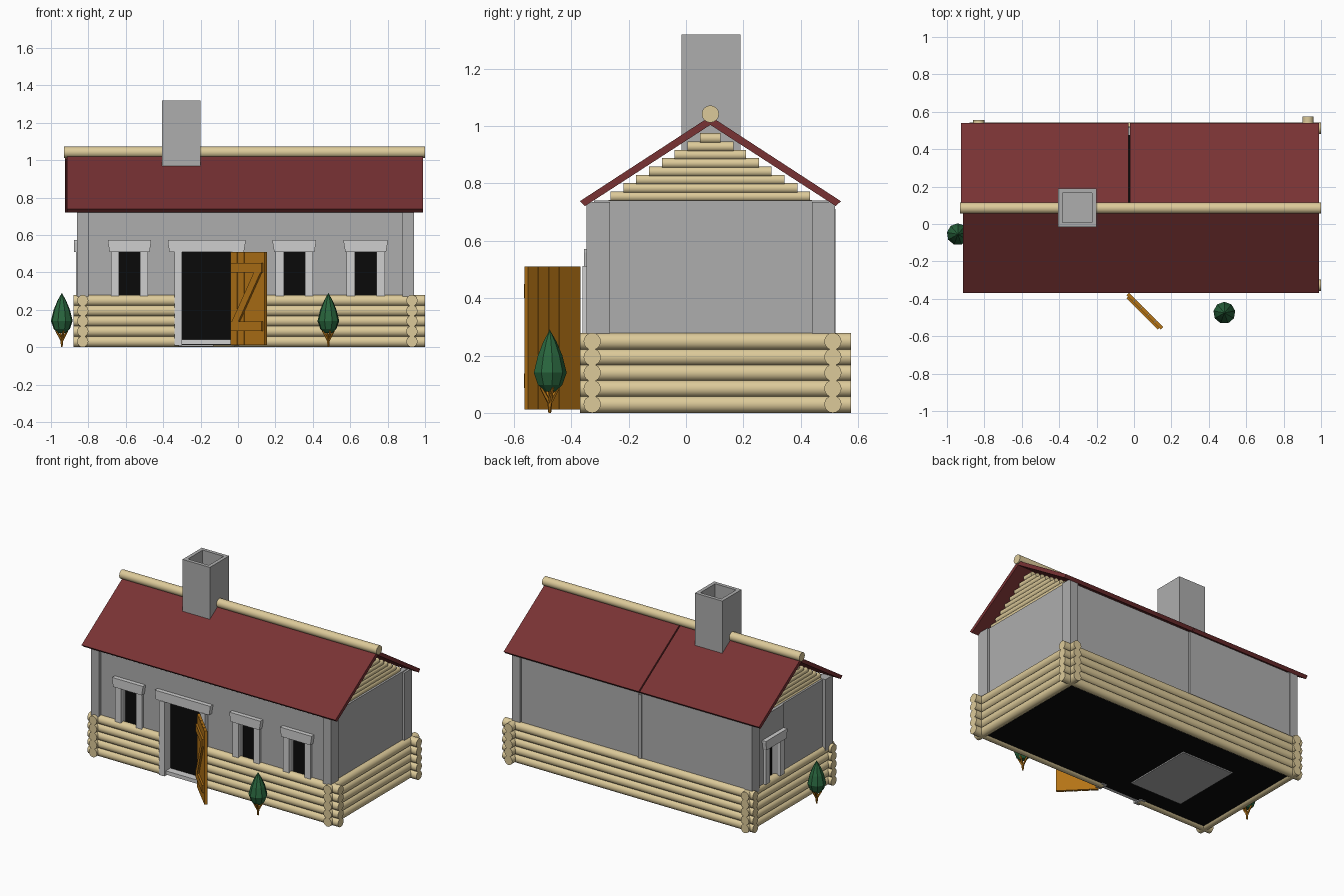
import bpy, bmesh, math
from mathutils import Matrix, Vector

if "Cube" in bpy.data.objects:
    bpy.data.objects.remove(bpy.data.objects["Cube"])


def mat(name, rgb):
    m = bpy.data.materials.new(name)
    m.diffuse_color = (*rgb, 1)
    m.use_nodes = True
    m.node_tree.nodes["Principled BSDF"].inputs["Base Color"].default_value = m.diffuse_color
    return m


WALL = mat("grey plaster", (0.42, 0.42, 0.42))
TRIM = mat("light grey trim", (0.62, 0.62, 0.62))
LOG = mat("pale log", (0.72, 0.59, 0.32))
ROOF = mat("dark red roof", (0.19, 0.032, 0.034))
DOOR = mat("orange brown wood", (0.46, 0.175, 0.008))
LEAF = mat("dark green", (0.022, 0.13, 0.047))
DARK = mat("black interior", (0.003, 0.003, 0.003))


def box(bm, x0, x1, y0, y1, z0, z1):
    m = Matrix.Translation(((x0 + x1) / 2, (y0 + y1) / 2, (z0 + z1) / 2))
    m = m @ Matrix.Diagonal((x1 - x0, y1 - y0, z1 - z0, 1))
    bmesh.ops.create_cube(bm, size=1, matrix=m)


def prism(bm, pts, a, b, axis):
    """Extrude a 2D outline along x (axis 0) or y (axis 1)."""
    put = (lambda t, p: (t, *p)) if axis == 0 else (lambda t, p: (p[0], t, p[1]))
    va = [bm.verts.new(put(a, p)) for p in pts]
    vb = [bm.verts.new(put(b, p)) for p in pts]
    bm.faces.new(va)
    bm.faces.new(vb[::-1])
    for i in range(len(pts)):
        j = (i + 1) % len(pts)
        bm.faces.new((va[j], va[i], vb[i], vb[j]))


def rod(bm, p, q, r1, r2=None, seg=16, smooth=True):
    p, q = Vector(p), Vector(q)
    d = q - p
    m = Matrix.Translation((p + q) / 2) @ d.to_track_quat('Z', 'Y').to_matrix().to_4x4()
    res = bmesh.ops.create_cone(bm, cap_ends=True, segments=seg, radius1=r1,
                                radius2=r1 if r2 is None else r2, depth=d.length, matrix=m)
    for f in {f for v in res['verts'] for f in v.link_faces}:
        f.smooth = smooth and len(f.verts) == 4


def finish(bm, name, material):
    bmesh.ops.recalc_face_normals(bm, faces=bm.faces)
    me = bpy.data.meshes.new(name)
    bm.to_mesh(me)
    bm.free()
    me.materials.append(material)
    ob = bpy.data.objects.new(name, me)
    bpy.context.collection.objects.link(ob)
    return ob


RIDGE = 0.085
XL, XR, YF, YB = -0.83, 0.93, -0.327, 0.512

# log base: five courses, front interrupted by the doorway
bm = bmesh.new()
for i in range(5):
    z = 0.03 + i * 0.0548
    for a, b in ((-0.88, -0.315), (-0.02, 1.0)):
        rod(bm, (a, YF, z), (b, YF, z), 0.03)
    rod(bm, (-0.88, YB, z), (1.0, YB, z), 0.03)
    rod(bm, (XL, -0.37, z), (XL, 0.555, z), 0.03)
    rod(bm, (XR, -0.37, z), (XR, 0.575, z), 0.03)
finish(bm, "log_base", LOG)

# gable logs, shortened to follow the roof slope
for side, x in (("left", -0.81), ("right", 0.9)):
    bm = bmesh.new()
    for i in range(9):
        z = 0.725 + i * 0.029
        h = min(0.36, (0.98 - z) / 0.65) if i else 0.355
        rod(bm, (x, RIDGE - h, z), (x, RIDGE + h, z), 0.018)
    finish(bm, side + "_gable_logs", LOG)

# black interior and floor
bm = bmesh.new()
box(bm, -0.80, 0.89, -0.295, 0.475, 0.025, 0.72)
box(bm, -0.82, 0.92, -0.32, 0.50, 0.012, 0.03)
finish(bm, "interior", DARK)

# grey hearth slab under the floor
bm = bmesh.new()
box(bm, -0.52, -0.13, -0.18, 0.31, 0.004, 0.02)
finish(bm, "hearth_slab", WALL)

# front wall, pieced around the openings
openings = [(-0.635, -0.525), (-0.30, -0.035), (0.245, 0.357), (0.625, 0.74)]
bm = bmesh.new()
edge = -0.84
for a, b in openings + [(0.92, None)]:
    box(bm, edge, a, -0.327, -0.296, 0.25, 0.73)
    if b is not None:
        box(bm, a, b, -0.327, -0.296, 0.51, 0.73)
        edge = b
finish(bm, "front_wall", WALL)

# left wall with one window opening
LW = (0.225, 0.335)
bm = bmesh.new()
box(bm, -0.84, -0.801, -0.32, 0.165, 0.25, 0.73)
box(bm, -0.848, -0.801, 0.165, LW[0], 0.25, 0.73)
box(bm, -0.848, -0.801, LW[1], 0.50, 0.25, 0.73)
box(bm, -0.848, -0.801, *LW, 0.51, 0.73)
finish(bm, "left_wall", WALL)

# right and back walls
bm = bmesh.new()
box(bm, 0.891, 0.925, -0.32, 0.50, 0.25, 0.74)
finish(bm, "right_wall", WALL)
bm = bmesh.new()
box(bm, -0.84, -0.01, 0.476, 0.515, 0.25, 0.72)
box(bm, -0.01, 0.92, 0.476, 0.508, 0.25, 0.72)
box(bm, -0.03, -0.005, 0.48, 0.521, 0.02, 0.71)
finish(bm, "back_wall", WALL)

# corner posts
bm = bmesh.new()
for x0, x1 in ((-0.86, -0.80), (0.88, 0.94)):
    box(bm, x0, x1, -0.347, -0.265, 0.25, 0.735)
    box(bm, x0, x1, 0.44, 0.52, 0.25, 0.735)
finish(bm, "corner_posts", WALL)


def lintel(bm, a, b, t0, t1, axis, out=0.06):
    prism(bm, [(a - out + 0.008, 0.51), (b + out - 0.008, 0.51),
               (b + out, 0.56), (b + out, 0.572), (a - out, 0.572), (a - out, 0.56)], t0, t1, axis)


# window and door frames
for n, (a, b) in enumerate(openings):
    bm = bmesh.new()
    door = n == 1
    w, z0, y0 = (0.04, 0.008, -0.36) if door else (0.045, 0.27, -0.345)
    for x in (a - w, b):
        box(bm, x, x + w, y0, -0.296, z0, 0.512)
    lintel(bm, a, b, -0.356, -0.30, 1, 0.075 if door else 0.06)
    if door:
        box(bm, a, b, -0.345, -0.296, 0.015, 0.04)
    finish(bm, "door_frame" if door else "window_frame", TRIM)
bm = bmesh.new()
for y in (LW[0] - 0.045, LW[1]):
    box(bm, -0.866, -0.81, y, y + 0.045, 0.27, 0.512)
lintel(bm, *LW, -0.876, -0.81, 0)
finish(bm, "side_window_frame", TRIM)

# roof slabs: one in front, two behind with a narrow seam
for name, s, x0, x1 in (("front_roof", -1, -0.915, 0.99),
                        ("back_left_roof", 1, -0.925, -0.03),
                        ("back_right_roof", 1, -0.022, 0.99)):
    bm = bmesh.new()
    pts = [(0, 1.034), (0.455, 0.738), (0.437, 0.721), (0, 1.004)]
    prism(bm, [(RIDGE + s * p, z) for p, z in pts], x0, x1, 0)
    finish(bm, name, ROOF)

# ridge log
bm = bmesh.new()
rod(bm, (-0.93, RIDGE, 1.042), (1.0, RIDGE, 1.042), 0.03)
finish(bm, "ridge_log", LOG)

# chimney with a recessed flue
bm = bmesh.new()
box(bm, -0.405, -0.2, -0.016, 0.19, 0.74, 1.32)
bm.faces.ensure_lookup_table()
top = max(bm.faces, key=lambda f: f.calc_center_median().z)
bmesh.ops.inset_region(bm, faces=[top], thickness=0.034)
ext = bmesh.ops.extrude_discrete_faces(bm, faces=[top])
bmesh.ops.translate(bm, verts=ext['faces'][0].verts, vec=(0, 0, -0.12))
finish(bm, "chimney", WALL)

# open plank door with Z brace, turned about its hinge
bm = bmesh.new()
W = 0.26 / 5
for i in range(5):
    box(bm, i * W + 0.001, (i + 1) * W - 0.001, -0.009, 0.009, 0.012, 0.51)
for z in (0.087, 0.40):
    box(bm, 0.012, 0.248, -0.021, -0.008, z, z + 0.05)
prism(bm, [(0.02, 0.135), (0.07, 0.135), (0.24, 0.402), (0.19, 0.402)], -0.021, -0.008, 1)
ob = finish(bm, "door", DOOR)
ob.location = (-0.034, -0.374, 0)
ob.rotation_euler.z = math.radians(-45)

# two low-poly trees
profile = [(0.02, 0.075), (0.044, 0.098), (0.059, 0.14), (0.044, 0.2), (0.023, 0.25), (0.0, 0.29)]
for x, y in ((0.483, -0.475), (-0.942, -0.055)):
    bm = bmesh.new()
    rod(bm, (x, y, 0), (x, y, 0.045), 0.005, 0.009, 6, False)
    for k in range(4):
        a = math.radians(20 + 90 * k)
        rod(bm, (x, y, 0.035), (x + 0.032 * math.cos(a), y + 0.032 * math.sin(a), 0.088),
            0.008, 0.005, 5, False)
    finish(bm, "tree_trunk", DOOR)
    bm = bmesh.new()
    for (r1, z1), (r2, z2) in zip(profile, profile[1:]):
        bmesh.ops.create_cone(bm, cap_ends=False, segments=9, radius1=r1, radius2=r2,
                              depth=z2 - z1, matrix=Matrix.Translation((x, y, (z1 + z2) / 2)))
    bmesh.ops.remove_doubles(bm, verts=bm.verts, dist=0.0005)
    bmesh.ops.holes_fill(bm, edges=[e for e in bm.edges if e.is_boundary])
    finish(bm, "tree_foliage", LEAF)
